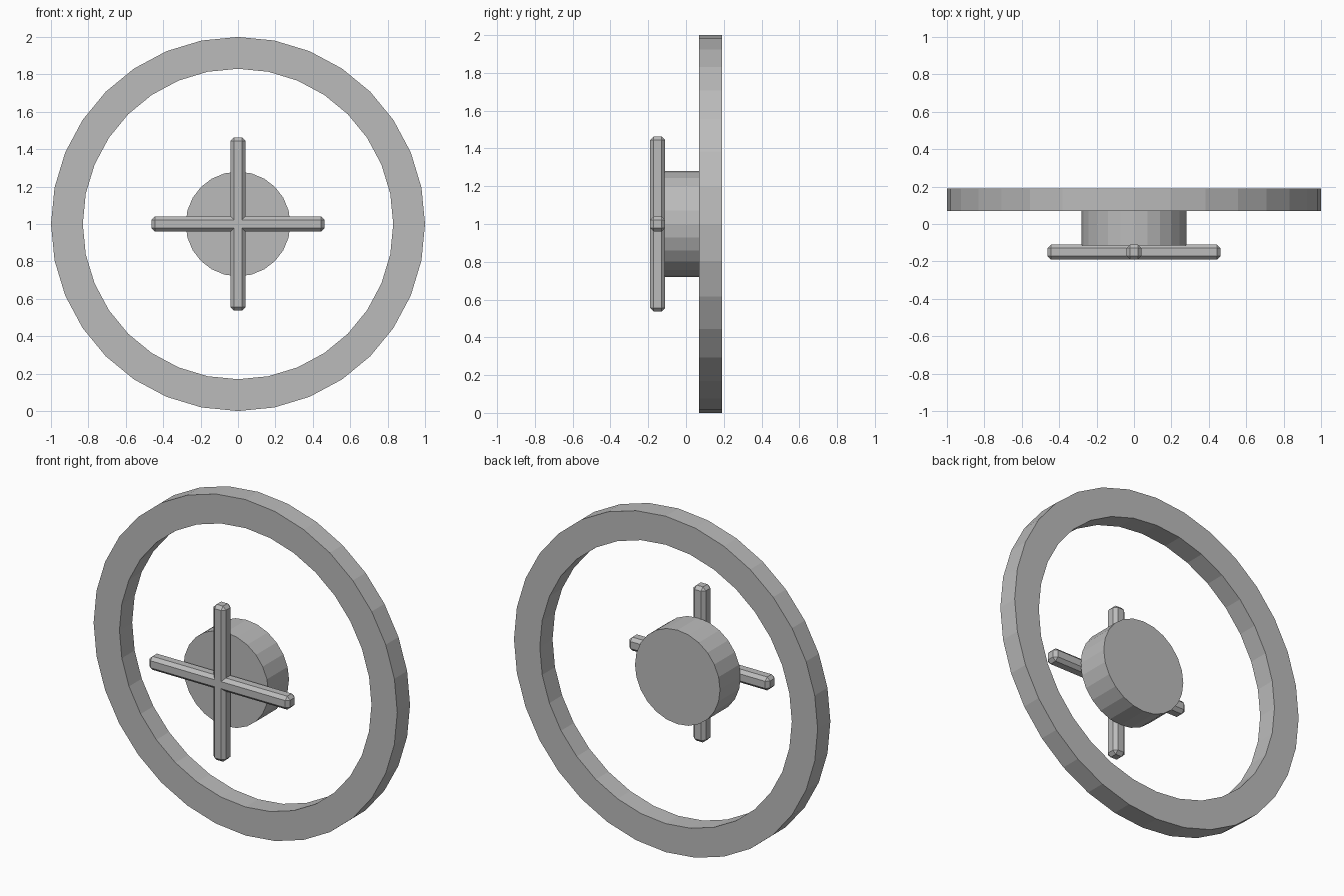
import bpy
import bmesh
import math

if "Cube" in bpy.data.objects:
    bpy.data.objects.remove(bpy.data.objects["Cube"])

CENTRE_Z = 1.0

grey = bpy.data.materials.new("plain grey")
grey.diffuse_color = (0.5, 0.5, 0.5, 1.0)
grey.use_nodes = True
grey.node_tree.nodes["Principled BSDF"].inputs["Base Color"].default_value = grey.diffuse_color


def finish(name, bm):
    bmesh.ops.recalc_face_normals(bm, faces=bm.faces)
    mesh = bpy.data.meshes.new(name)
    bm.to_mesh(mesh)
    bm.free()
    mesh.materials.append(grey)
    obj = bpy.data.objects.new(name, mesh)
    obj.location.z = CENTRE_Z
    bpy.context.collection.objects.link(obj)
    return obj


def circle(bm, radius, y, sides):
    """Ring of vertices around the y axis, first one at the top."""
    steps = [2 * math.pi * i / sides for i in range(sides)]
    return [bm.verts.new((radius * math.sin(a), y, radius * math.cos(a))) for a in steps]


def bridge(bm, a, b):
    n = len(a)
    for i in range(n):
        j = (i + 1) % n
        bm.faces.new((a[i], a[j], b[j], b[i]))


# Rim: rectangular section swept round the y axis
bm = bmesh.new()
section = [(1.0, 0.07), (1.0, 0.19), (0.83, 0.19), (0.83, 0.07)]
loops = [circle(bm, r, y, 32) for r, y in section]
for k in range(4):
    bridge(bm, loops[k], loops[(k + 1) % 4])
finish("rim", bm)

# Hub: short solid drum
bm = bmesh.new()
front = circle(bm, 0.28, -0.114, 24)
back = circle(bm, 0.28, 0.08, 24)
bridge(bm, front, back)
bm.faces.new(front)
bm.faces.new(back)
finish("hub", bm)

# Cross handle: two chamfered bars in front of the hub
for name, size in (("horizontal_bar", (0.926, 0.08, 0.08)),
                   ("vertical_bar", (0.08, 0.08, 0.926))):
    bm = bmesh.new()
    bmesh.ops.create_cube(bm, size=1.0)
    bmesh.ops.scale(bm, vec=size, verts=bm.verts)
    bmesh.ops.bevel(bm, geom=bm.edges[:], offset=0.019, offset_type='OFFSET',
                    segments=1, profile=0.5, affect='EDGES')
    bmesh.ops.translate(bm, vec=(0, -0.15, 0), verts=bm.verts)
    finish(name, bm)
